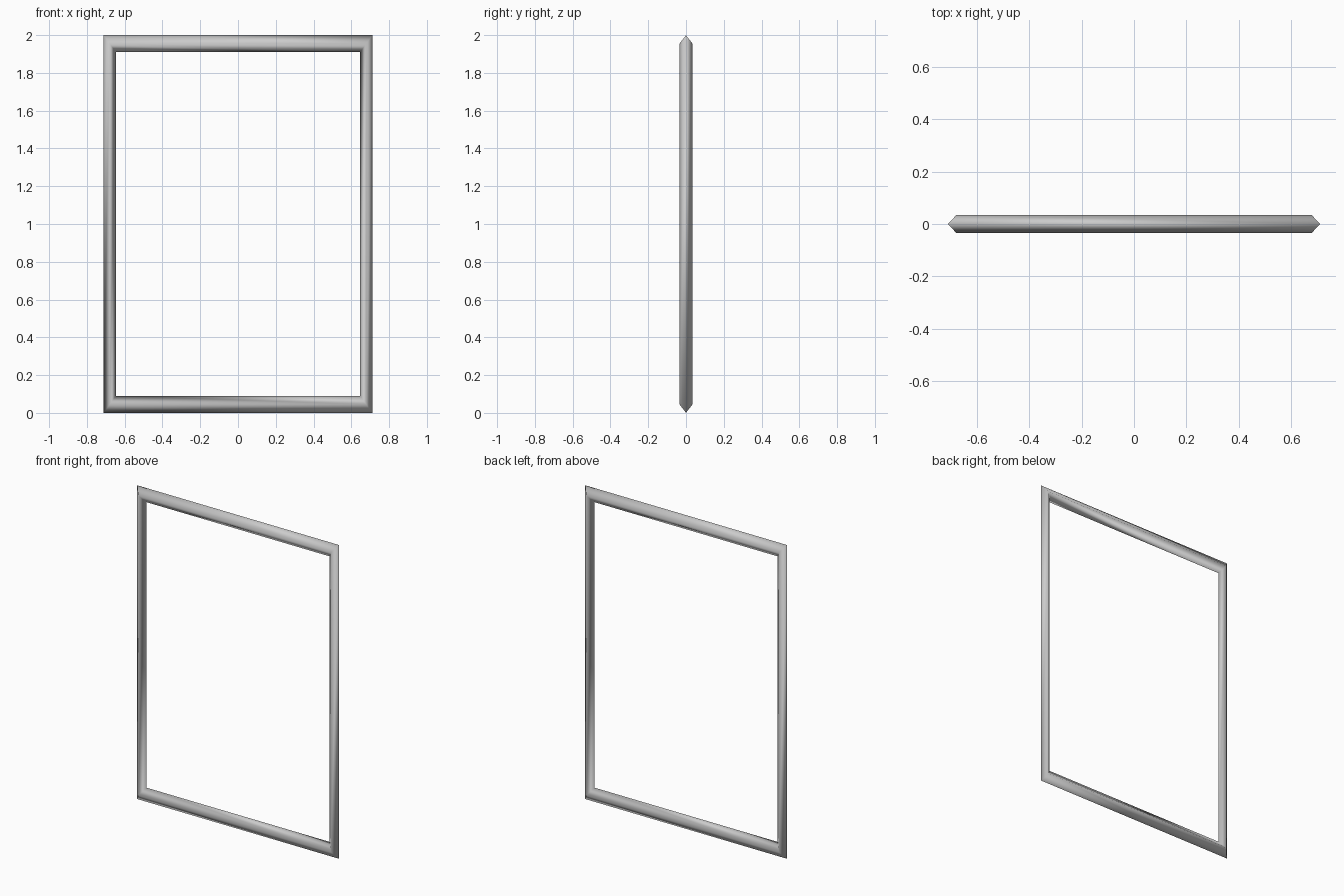
import bpy
import bmesh

if "Cube" in bpy.data.objects:
    bpy.data.objects.remove(bpy.data.objects["Cube"])

# Outer half sizes and bar sizes (bars are wider on top and bottom)
HALF_W, HALF_H = 0.711, 1.0
BAR_X, BAR_Z, DEPTH = 0.032, 0.045, 0.034

# Diamond cross-section: (outward factor, depth factor)
section = [(1, 0), (0, 1), (-1, 0), (0, -1)]
corners = [(-1, -1), (1, -1), (1, 1), (-1, 1)]

# Mitred rectangular frame
bm = bmesh.new()
rings = []
for sx, sz in corners:
    rings.append([bm.verts.new((sx * (HALF_W - BAR_X + BAR_X * o),
                                DEPTH * d,
                                HALF_H + sz * (HALF_H - BAR_Z + BAR_Z * o)))
                  for o, d in section])
for i in range(4):
    a, b = rings[i], rings[(i + 1) % 4]
    for j in range(4):
        k = (j + 1) % 4
        bm.faces.new((a[j], b[j], b[k], a[k]))
bmesh.ops.recalc_face_normals(bm, faces=bm.faces)
for f in bm.faces:
    f.smooth = True

mesh = bpy.data.meshes.new("frame")
bm.to_mesh(mesh)
bm.free()
frame = bpy.data.objects.new("frame", mesh)
bpy.context.collection.objects.link(frame)
